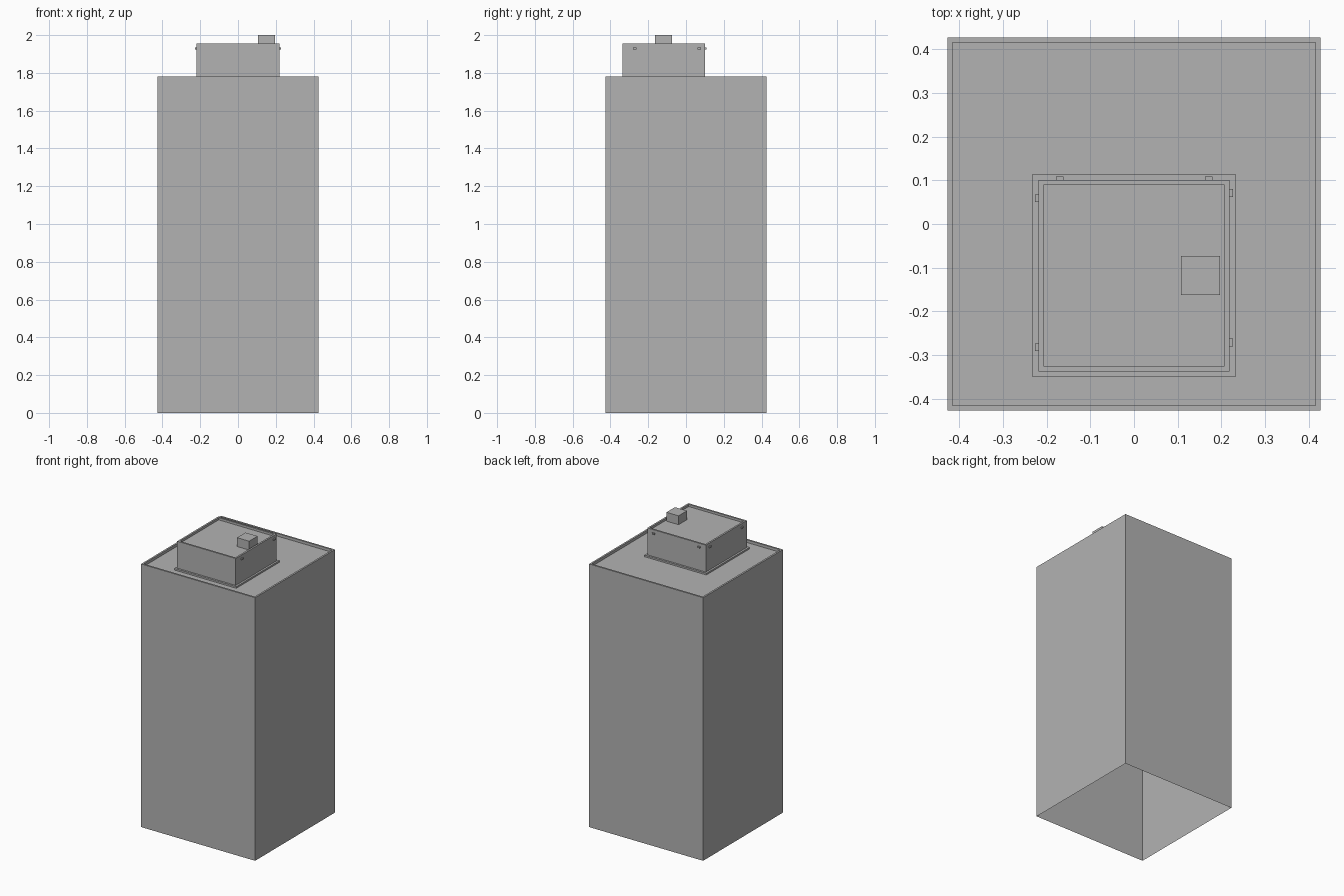
import bpy
import bmesh

old = bpy.data.objects.get("Cube")
if old:
    bpy.data.objects.remove(old, do_unlink=True)

grey = bpy.data.materials.new("concrete grey")
grey.use_nodes = True
colour = (0.45, 0.45, 0.45, 1)
grey.diffuse_color = colour
grey.node_tree.nodes["Principled BSDF"].inputs["Base Color"].default_value = colour


def stepped_block(name, centre, profile):
    """Stack square rings (half width, height), open below and capped on top."""
    cx, cy = centre
    bm = bmesh.new()
    rings = [[bm.verts.new((cx + sx * r, cy + sy * r, z))
              for sx, sy in ((-1, -1), (1, -1), (1, 1), (-1, 1))]
             for r, z in profile]
    for low, high in zip(rings, rings[1:]):
        for i in range(4):
            j = (i + 1) % 4
            bm.faces.new((low[i], low[j], high[j], high[i]))
    bm.faces.new(rings[-1])
    return finish(name, bm)


def box(name, centre, size):
    bm = bmesh.new()
    bmesh.ops.create_cube(bm, size=1)
    for v in bm.verts:
        v.co = [c + p * s for c, p, s in zip(centre, v.co, size)]
    return finish(name, bm)


def finish(name, bm):
    mesh = bpy.data.meshes.new(name)
    bm.to_mesh(mesh)
    bm.free()
    mesh.materials.append(grey)
    ob = bpy.data.objects.new(name, mesh)
    bpy.context.collection.objects.link(ob)
    return ob


ROOF = 1.762
HOUSE = (0, -0.118)      # plan centre of the rooftop house
HALF = 0.219

# Hollow tower with a parapet around the sunken roof
stepped_block("tower", (0, 0),
              [(0.427, 0), (0.427, 1.78), (0.415, 1.78), (0.415, ROOF)])

# Rooftop house: low plinth, walls, parapet and sunken roof
stepped_block("rooftop_house", HOUSE,
              [(0.232, ROOF), (0.232, 1.773), (HALF, 1.773), (HALF, 1.955),
               (0.207, 1.955), (0.207, 1.94)])

# Small unit on top of the house
box("roof_unit", (0.152, -0.118, 1.97), (0.09, 0.09, 0.06))

# Wall lamps under the house parapet, on the two sides and the back
for side, ys in ((1, (0.071, -0.271)), (-1, (0.059, -0.282))):
    for y in ys:
        box("side_lamp", (side * (HALF + 0.004), y, 1.93), (0.008, 0.018, 0.01))
for x in (-0.17, 0.171):
    box("back_lamp", (x, HOUSE[1] + HALF + 0.004, 1.93), (0.018, 0.008, 0.01))
